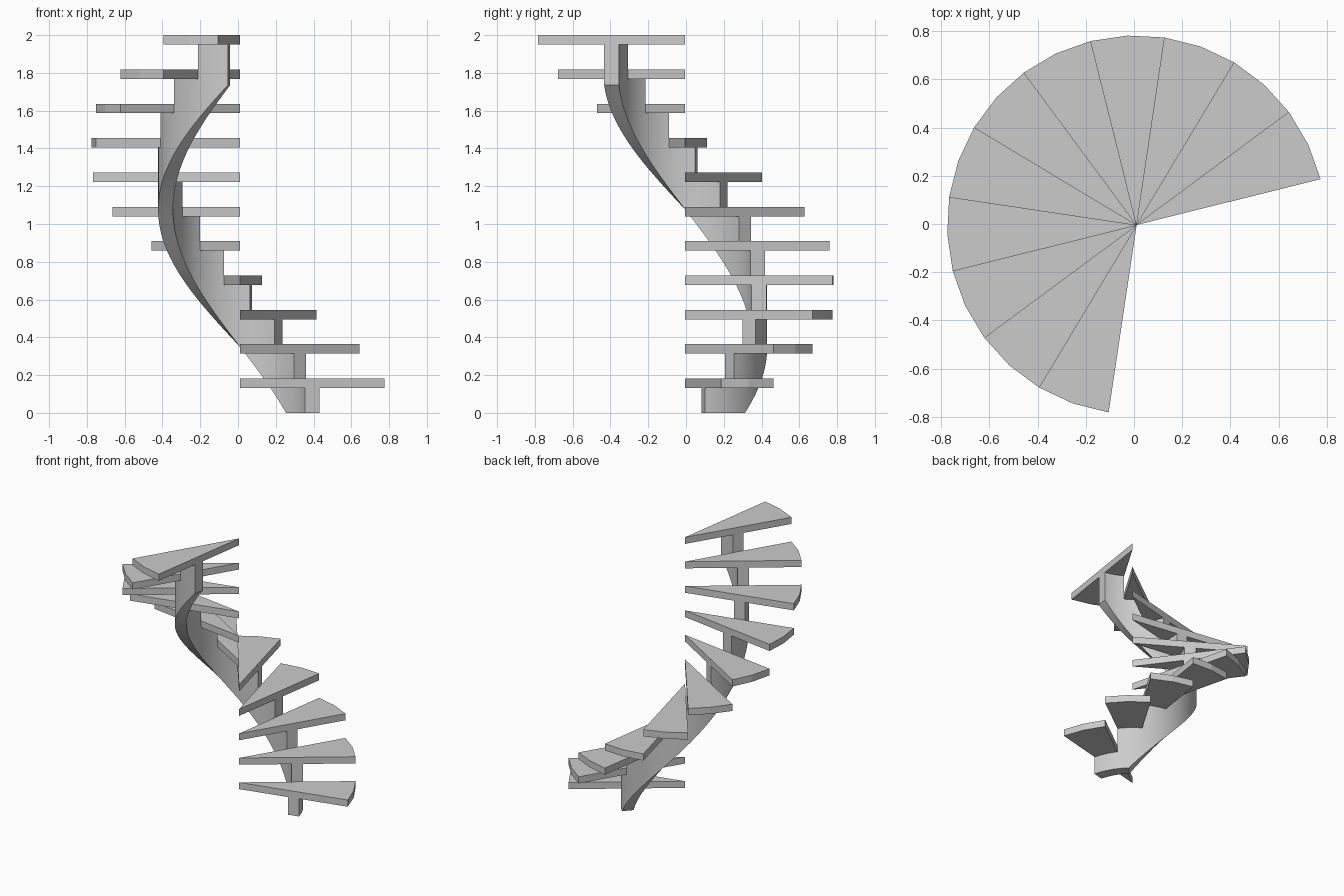
import bpy, bmesh, math

if "Cube" in bpy.data.objects:
    bpy.data.objects.remove(bpy.data.objects["Cube"])

STEPS = 11
RISE = 2.0 / STEPS
TURN = 22.5                 # degrees per tread
START = 14.0                # angle where the first tread begins
CX, CY = 0.011, -0.004      # axis of the spiral
R_TREAD, THICK = 0.787, 0.05
R_IN, R_OUT = 0.355, 0.434  # curved beam below the treads
FLAT_END = 46.8             # beam rests on the floor up to this angle


def polar(r, deg, z):
    a = math.radians(deg)
    return (CX + r * math.cos(a), CY + r * math.sin(a), z)


def finish(bm, name, smooth=False):
    bmesh.ops.remove_doubles(bm, verts=bm.verts, dist=1e-5)
    bmesh.ops.recalc_face_normals(bm, faces=bm.faces)
    me = bpy.data.meshes.new(name)
    bm.to_mesh(me)
    bm.free()
    if smooth:
        me.shade_smooth()
        me.set_sharp_from_angle(angle=math.radians(30))
    ob = bpy.data.objects.new(name, me)
    bpy.context.collection.objects.link(ob)
    return ob


# Wedge-shaped treads
def tread(i):
    bm = bmesh.new()
    a, top = START + i * TURN, (i + 1) * RISE
    rim = [polar(R_TREAD, a + TURN * k / 2, top - THICK) for k in range(3)]
    base = bm.faces.new([bm.verts.new(p) for p in [(CX, CY, top - THICK)] + rim])
    ext = bmesh.ops.extrude_face_region(bm, geom=[base], use_keep_orig=True)
    verts = [v for v in ext["geom"] if isinstance(v, bmesh.types.BMVert)]
    bmesh.ops.translate(bm, verts=verts, vec=(0, 0, THICK))
    finish(bm, f"tread_{i + 1:02d}")


for i in range(STEPS):
    tread(i)


# Helical beam: stepped on top, sloping smoothly below
def bottom(deg):
    return max(0.0, (deg - FLAT_END) * RISE / TURN)


bm = bmesh.new()


def face(points):
    bm.faces.new([bm.verts.new(polar(*p)) for p in points])


def across(d0, z0, d1, z1):
    face([(R_IN, d0, z0), (R_OUT, d0, z0), (R_OUT, d1, z1), (R_IN, d1, z1)])


prev_top = bottom(START)
for i in range(STEPS):
    a, top = START + i * TURN, (i + 1) * RISE - THICK
    angles = [a + TURN * k / 6 for k in range(7)]
    if a < FLAT_END < a + TURN:
        angles = sorted(angles + [FLAT_END])
    across(a, prev_top, a, top)                  # riser
    for k, (d0, d1) in enumerate(zip(angles, angles[1:])):
        across(d0, bottom(d0), d1, bottom(d1))   # underside
        across(d0, top, d1, top)                 # seat for the tread
        for r in (R_IN, R_OUT):                  # curved sides
            pts = [(r, d0, bottom(d0)), (r, d1, bottom(d1)), (r, d1, top), (r, d0, top)]
            if k == 0 and i > 0:
                pts.append((r, d0, prev_top))
            face(pts)
    prev_top = top
end = START + STEPS * TURN
across(end, bottom(end), end, prev_top)          # upper end
finish(bm, "spiral_beam", smooth=True)
